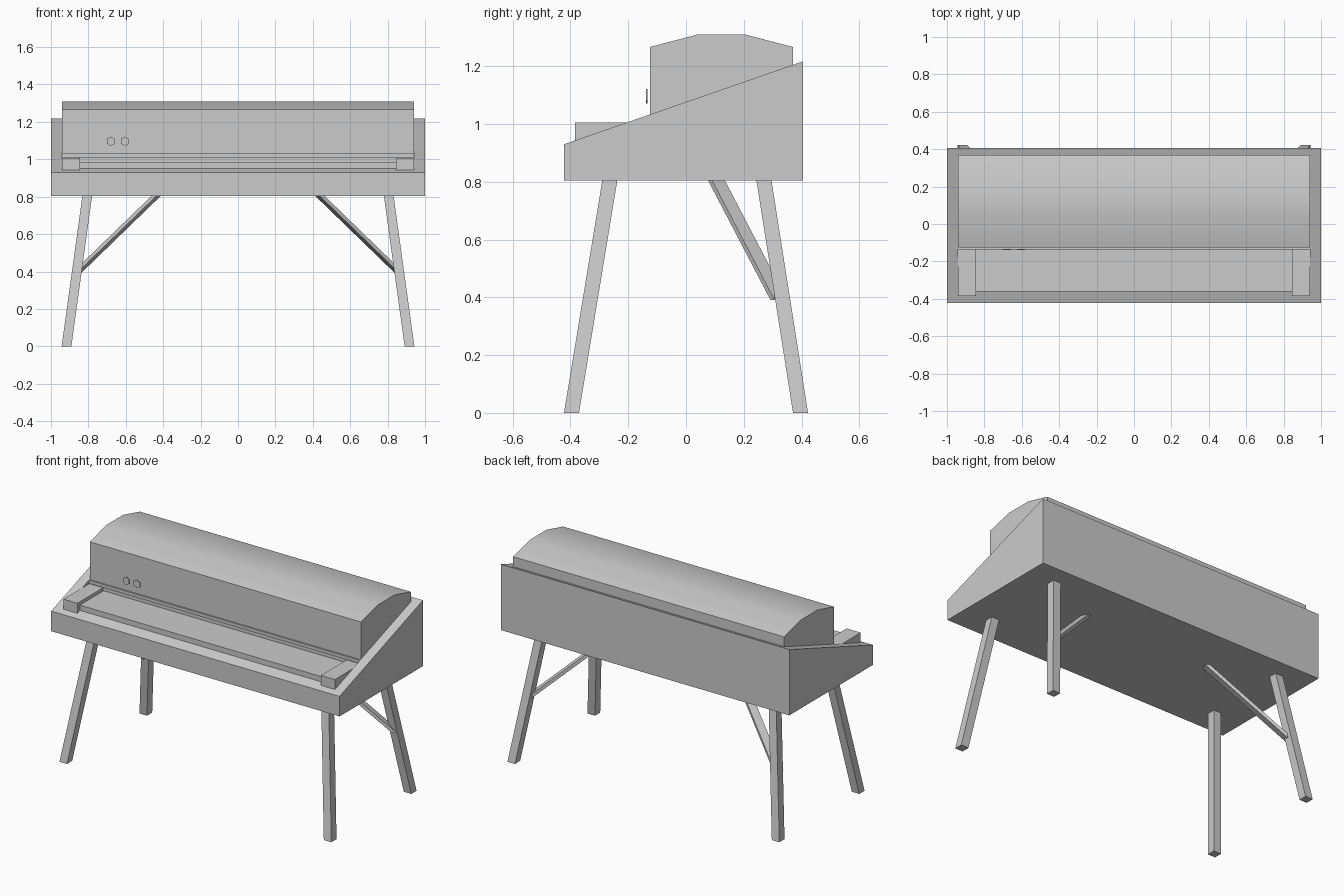
import bpy, bmesh, math

if "Cube" in bpy.data.objects:
    bpy.data.objects.remove(bpy.data.objects["Cube"])

FRONT, BACK, BASE = -0.4225, 0.405, 0.804


def slope(y):
    # height of the slanted case top at depth y
    return 0.93 + (y - FRONT) / (BACK - FRONT) * 0.287


def make(name, rings, cap_start=True):
    # skin a closed solid through rings of equal vertex count
    bm = bmesh.new()
    loops = [[bm.verts.new(p) for p in r] for r in rings]
    n = len(loops[0])
    for a, b in zip(loops, loops[1:]):
        for i in range(n):
            j = (i + 1) % n
            bm.faces.new((a[i], a[j], b[j], b[i]))
    bm.faces.new(loops[0][::-1])
    bm.faces.new(loops[-1])
    bmesh.ops.recalc_face_normals(bm, faces=bm.faces)
    me = bpy.data.meshes.new(name)
    bm.to_mesh(me)
    bm.free()
    ob = bpy.data.objects.new(name, me)
    bpy.context.collection.objects.link(ob)
    return ob


def rect(x0, x1, y0, y1, z):
    # rectangular ring; z is a number or a function of y
    f = z if callable(z) else (lambda y: z)
    return [(x, y, f(y)) for x, y in ((x0, y0), (x1, y0), (x1, y1), (x0, y1))]


def box(name, x0, x1, y0, y1, z0, z1):
    return make(name, [rect(x0, x1, y0, y1, z0), rect(x0, x1, y0, y1, z1)])


# Case: slanted top with a rim around a recess
make("case", [rect(-1, 1, FRONT, BACK, BASE),
              rect(-1, 1, FRONT, BACK, slope),
              rect(-0.94, 0.94, -0.36, 0.37, slope),
              rect(-0.94, 0.94, -0.36, 0.37, 0.90)])

# Hood: rounded top extruded across the width
profile = [(-0.125, 0.90), (-0.125, 1.267), (0.04, 1.31),
           (0.205, 1.31), (0.37, 1.267), (0.37, 0.90)]
hood = make("hood", [[(x, y, z) for y, z in profile] for x in (-0.94, 0.94)])
bpy.context.view_layer.objects.active = hood
hood.select_set(True)
bpy.ops.object.shade_smooth_by_angle(angle=math.radians(30))
hood.select_set(False)

# Keyboard bed and the thin strip at the foot of the hood
box("keyboard", -0.845, 0.845, -0.36, -0.125, 0.90, 0.985)
box("hood_strip", -0.94, 0.94, -0.135, -0.12, 1.01, 1.03)

# Hexagonal knobs
for i, x in enumerate((-0.68, -0.605)):
    hexagon = [(math.sin(k * math.pi / 3) * 0.025, math.cos(k * math.pi / 3) * 0.025)
               for k in range(6)]
    make(f"knob_{i + 1}", [[(x + a, y, 1.096 + b) for a, b in hexagon]
                           for y in (-0.139, -0.134)])

for side, s in (("left", -1), ("right", 1)):
    # Key end blocks
    box(f"end_block_{side}", s * 0.845, s * 0.942, -0.385, -0.13, 0.91, 1.006)

    # Splayed legs
    for end, foot, top in (("front", -0.3965, -0.264), ("back", 0.3965, 0.27)):
        h = 0.026
        make(f"{end}_leg_{side}",
             [rect(s * 0.917 - h, s * 0.917 + h, foot - h, foot + h, 0),
              rect(s * 0.806 - h, s * 0.806 + h, top - h, top + h, BASE)])

    # Diagonal brace from back leg up to the case floor
    low, high = (0.865, 0.322, 0.39), (0.438, 0.106, BASE)
    u, v = (0.88, 0.47), (0.47, -0.88)
    corners = [(a * 0.015 * u[0] + b * 0.025 * v[0], a * 0.015 * u[1] + b * 0.025 * v[1])
               for a, b in ((-1, -1), (1, -1), (1, 1), (-1, 1))]
    make(f"brace_{side}", [[(s * (p[0] + dx), p[1] + dy, p[2]) for dx, dy in corners]
                           for p in (low, high)])
